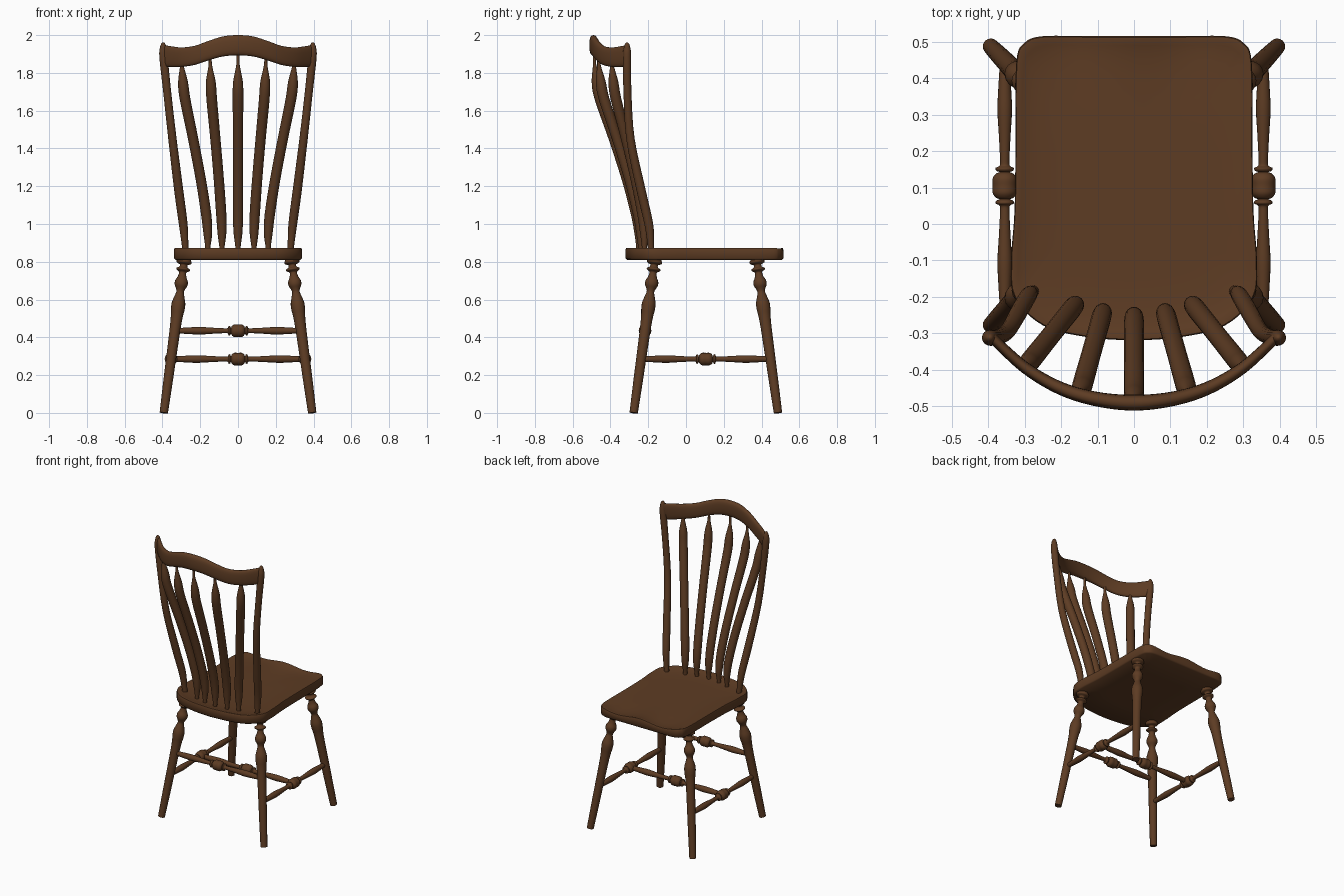
import bpy, bmesh, math
from mathutils import Vector

if "Cube" in bpy.data.objects:
    bpy.data.objects.remove(bpy.data.objects["Cube"])

wood = bpy.data.materials.new("dark_wood")
wood.diffuse_color = (0.11, 0.045, 0.017, 1)
wood.use_nodes = True
wood.node_tree.nodes["Principled BSDF"].inputs["Base Color"].default_value = wood.diffuse_color


def spline(pts, steps=4):
    """Catmull-Rom resampling of tuples of any length."""
    out = []
    for i in range(len(pts) - 1):
        p0, p1, p2, p3 = pts[max(i - 1, 0)], pts[i], pts[i + 1], pts[min(i + 2, len(pts) - 1)]
        for k in range(steps):
            t = k / steps
            out.append(tuple(0.5 * (2 * b + (c - a) * t + (2 * a - 5 * b + 4 * c - d) * t * t
                                    + (3 * b - a - 3 * c + d) * t ** 3)
                             for a, b, c, d in zip(p0, p1, p2, p3)))
    return out + [tuple(pts[-1])]


def loft(name, rings, angle=50):
    """Skin closed rings of points and cap both ends."""
    bm = bmesh.new()
    vr = [[bm.verts.new(p) for p in r] for r in rings]
    n = len(vr[0])
    for a, b in zip(vr, vr[1:]):
        for i in range(n):
            bm.faces.new((a[i], a[(i + 1) % n], b[(i + 1) % n], b[i]))
    bm.faces.new(vr[0])
    bm.faces.new(vr[-1])
    bmesh.ops.recalc_face_normals(bm, faces=bm.faces)
    me = bpy.data.meshes.new(name)
    bm.to_mesh(me)
    bm.free()
    me.materials.append(wood)
    ob = bpy.data.objects.new(name, me)
    bpy.context.collection.objects.link(ob)
    bpy.context.view_layer.objects.active = ob
    ob.select_set(True)
    bpy.ops.object.shade_smooth_by_angle(angle=math.radians(angle))
    ob.select_set(False)
    return ob


def tube(name, path, sides=16):
    """Round tube along (x, y, z, radius) stations."""
    rings = []
    for i, p in enumerate(path):
        c = Vector(p[:3])
        d = (Vector(path[min(i + 1, len(path) - 1)][:3]) - Vector(path[max(i - 1, 0)][:3])).normalized()
        ref = Vector((0, 1, 0)) if abs(d.z) > 0.7 else Vector((0, 0, 1))
        u = d.cross(ref).normalized()
        v = d.cross(u)
        r = max(p[3], 0.001)
        rings.append([c + r * (math.cos(a) * u + math.sin(a) * v)
                      for a in (2 * math.pi * k / sides for k in range(sides))])
    return loft(name, rings)


def turned(name, a, b, profile):
    """Straight turned piece from a to b; profile is (fraction, radius)."""
    a, b = Vector(a), Vector(b)
    return tube(name, [(*a.lerp(b, t), r) for t, r in spline(profile, 4)])


# Seat: shaped outline, dished top with a wavy front edge
half = [(0, .515), (.14, .515), (.25, .515), (.30, .497), (.323, .44), (.325, .2), (.328, .03),
        (.337, -.1), (.328, -.2), (.25, -.278), (.13, -.31), (0, -.32)]
right = spline(half, 5)
outline = right + [(-x, y) for x, y in right[-2:0:-1]]


def seat_ring(s, z, top=False):
    ring = []
    for x, y in outline:
        px, py, pz = x * s, .1 + (y - .1) * s, z
        if top:
            f = min(max((py - .2) / .3, 0), 1)
            pz -= .02 * (1 - s ** 8) + .016 * f * f * math.sin(math.pi * px / .325) ** 2 * s
        ring.append((px, py, pz))
    return ring


loft("seat", [seat_ring(.02, .81), seat_ring(.5, .81), seat_ring(.98, .81), seat_ring(1, .818),
              seat_ring(1, .865, True), seat_ring(.993, .873, True)]
     + [seat_ring(s, .876, True) for s in (.975, .94, .9, .84, .75, .6, .4, .2, .02)], 60)

# Splayed turned legs
leg_profile = [(0, .022), (.2, .025), (.4, .027), (.55, .029), (.62, .032), (.66, .036), (.7, .036),
               (.74, .027), (.77, .02), (.79, .024), (.815, .034), (.84, .034), (.865, .024), (.89, .019),
               (.9, .022), (.91, .035), (.92, .035), (.93, .022), (.945, .021), (.955, .038),
               (.968, .04), (.978, .034), (1, .03)]


def leg_at(side, front, z):
    t = z / .83
    y = .487 - .115 * t if front else -.277 + .115 * t
    return (side * (.393 - .112 * t), y, z)


for s, sn in ((-1, "left"), (1, "right")):
    for f, fn in ((True, "front"), (False, "back")):
        turned(f"{fn}_leg_{sn}", leg_at(s, f, 0), leg_at(s, f, .83), leg_profile)


# Stretchers with a central bead and rings
def stretcher(name, a, b):
    L = (Vector(b) - Vector(a)).length
    h = [(0, .033), (.02, .033), (.033, .024), (.037, .014), (.041, .023), (.049, .025), (.055, .014),
         (.075, .013), (L * .2, .016), (L * .3, .020), (L * .38, .018), (L * .5, .013)]
    prof = [(.5 - d / L, r) for d, r in h[:0:-1]] + [(.5 + d / L, r) for d, r in h]
    turned(name, a, b, prof)


for s, sn in ((-1, "left"), (1, "right")):
    stretcher(f"side_stretcher_{sn}", leg_at(s, False, .285), leg_at(s, True, .285))
stretcher("middle_stretcher", (-.355, .105, .285), (.355, .105, .285))
stretcher("back_stretcher", leg_at(-1, False, .435), leg_at(1, False, .435))

# Back posts
post = [(.276, -.184, .84, .016), (.281, -.187, .9, .018), (.29, -.197, 1.0, .023),
        (.314, -.238, 1.18, .024), (.347, -.294, 1.45, .022), (.375, -.31, 1.7, .021),
        (.394, -.312, 1.88, .022), (.396, -.312, 1.93, .018), (.396, -.312, 1.955, .010), (.396, -.312, 1.962, .002)]
for s, sn in ((-1, "left"), (1, "right")):
    tube(f"back_post_{sn}", spline([(s * x, y, z, r) for x, y, z, r in post]))

# Bent spindles: (z, bend fraction, radius)
bend = [(.84, 0, .013), (.88, 0, .014), (.95, .0, .023), (1.05, .06, .027), (1.23, .26, .027),
        (1.45, .56, .027), (1.66, .87, .028), (1.75, .95, .026), (1.83, .99, .011), (1.86, 1, .008), (1.92, 1, .008)]
for i, (x0, y0, x1, y1) in enumerate([(0, -.25, 0, -.485), (.085, -.24, .147, -.462), (.16, -.22, .298, -.393)]):
    for s in ((1,) if i == 0 else (-1, 1)):
        top_cut = 1.92 - .03 * i
        tube(f"spindle_{i}_{'left' if s < 0 else 'right'}",
             spline([(s * (x0 + (x1 - x0) * t), y0 + (y1 - y0) * t, min(z, top_cut), r) for z, t, r in bend]))

# Crest rail: (x, y, bottom, top) stations swept with a rounded section
rail_half = [(0, -.49, 1.893, 2.0), (.08, -.484, 1.887, 1.993), (.16, -.466, 1.865, 1.968),
             (.23, -.437, 1.842, 1.943), (.3, -.393, 1.832, 1.935), (.36, -.34, 1.832, 1.942), (.392, -.308, 1.835, 1.948)]
rail = spline([(-x, y, b, t) for x, y, b, t in rail_half[:0:-1]] + rail_half)
rings = []
for i, (x, y, b, t) in enumerate(rail):
    p, q = rail[max(i - 1, 0)], rail[min(i + 1, len(rail) - 1)]
    n = Vector((p[1] - q[1], q[0] - p[0])).normalized()
    w = .022 - .008 * abs(x) / .39
    ring = []
    for k in range(20):
        a = 2 * math.pi * k / 20
        c, s = (math.copysign(abs(f) ** .75, f) for f in (math.cos(a), math.sin(a)))
        ring.append((x + n.x * w * c, y + n.y * w * c, (b + t) / 2 + (t - b) / 2 * s))
    rings.append(ring)
loft("crest_rail", rings)
